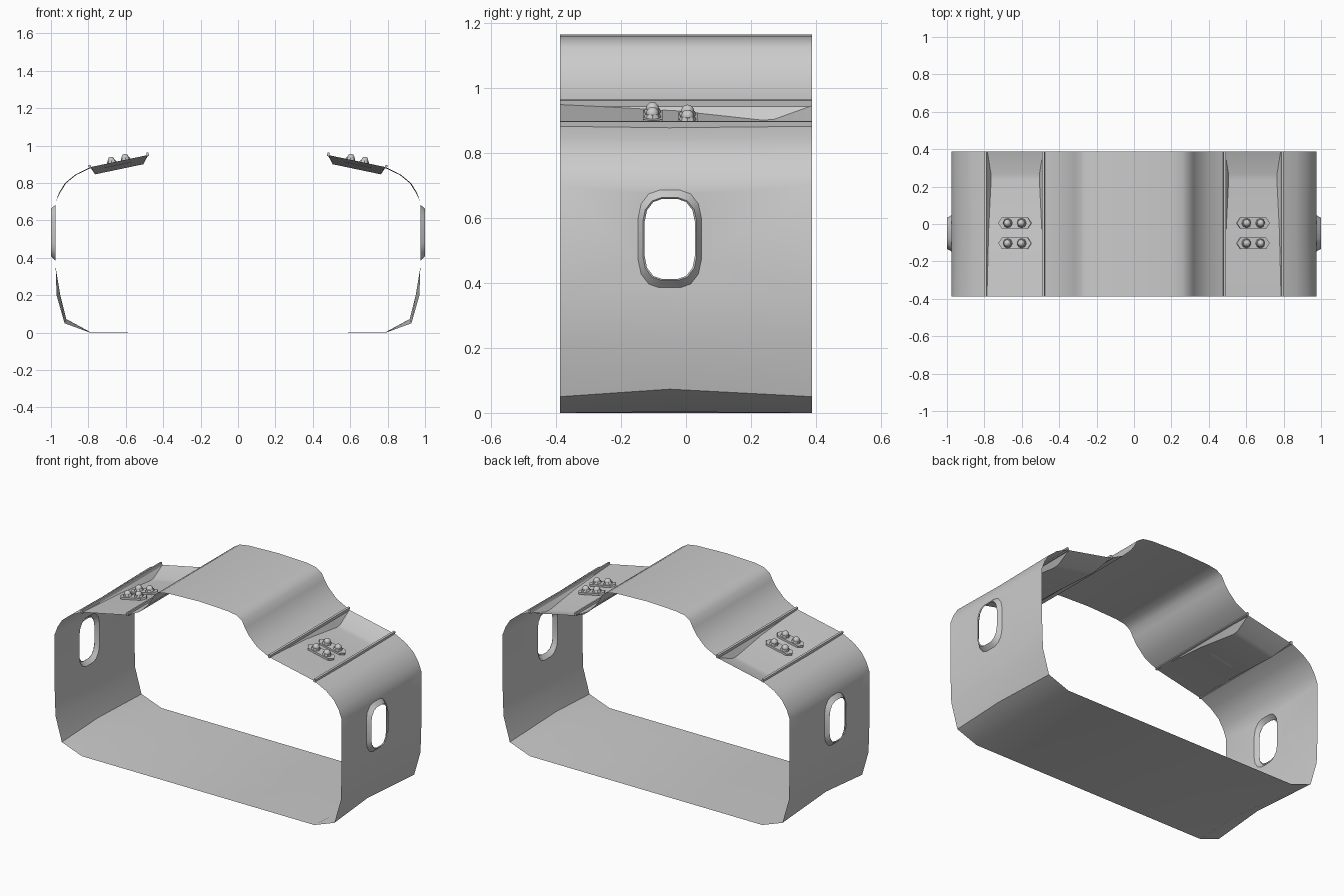
import bpy, bmesh, math
from mathutils import Matrix, Vector

if "Cube" in bpy.data.objects:
    bpy.data.objects.remove(bpy.data.objects["Cube"])

Y0, YM, Y1 = -0.387, -0.05, 0.387


def finish(bm, name, angle=30, recalc=True):
    if recalc:
        bmesh.ops.recalc_face_normals(bm, faces=bm.faces)
    me = bpy.data.meshes.new(name)
    bm.to_mesh(me)
    bm.free()
    ob = bpy.data.objects.new(name, me)
    bpy.context.collection.objects.link(ob)
    bpy.ops.object.select_all(action='DESELECT')
    ob.select_set(True)
    bpy.context.view_layer.objects.active = ob
    bpy.ops.object.shade_smooth_by_angle(angle=math.radians(angle))
    m = ob.modifiers.new("mirror", 'MIRROR')
    m.merge_threshold = 0.0005
    return ob


def loft(bm, sections, skip=()):
    """Quad strips between matching sections; skip holds strip indices to leave open."""
    rows = [[bm.verts.new(p) for p in s] for s in sections]
    for a, b in zip(rows, rows[1:]):
        for i in range(len(a) - 1):
            if i not in skip:
                bm.faces.new((a[i], b[i], b[i + 1], a[i + 1]))
    return rows


def window_loop(x, cy, cz, hy, hz, r, n=4):
    """Rounded rectangle in the side plane."""
    pts = []
    for k, (sy, sz) in enumerate([(1, 1), (-1, 1), (-1, -1), (1, -1)]):
        for i in range(n):
            a = math.pi / 2 * (k + i / (n - 1))
            pts.append((x, cy + sy * (hy - r) + r * math.cos(a),
                        cz + sz * (hz - r * 1.3) + r * 1.3 * math.sin(a)))
    return pts


# lower hull: floor, pinched chine, side wall and shoulder
end = [(0, 0), (.79, 0), (.927, .05), (.970, .2), (.975, .35),
       (.975, .70), (.957, .748), (.925, .80), (.87, .845), (.79, .885)]
mid = [(0, 0), (.79, .01), (.918, .073), (.95, .2), (.975, .35),
       (.975, .70), (.95, .75), (.918, .80), (.865, .843), (.79, .88)]
mid[1] = (.79, .003)
WALL = 4
bm = bmesh.new()
rows = loft(bm, [[(x, y, z) for x, z in p]
                 for p, y in ((end, Y0), (mid, YM), (end, Y1))], skip=(WALL,))

# side wall filled around the window opening
outer = [bm.verts.new(p) for p in window_loop(.975, -.05, .535, .097, .15, .065)]
rim = [r[WALL] for r in rows] + [r[WALL + 1] for r in reversed(rows)]


def ring_edges(vs):
    return [bm.edges.get((a, b)) or bm.edges.new((a, b)) for a, b in zip(vs, vs[1:] + vs[:1])]


bmesh.ops.triangle_fill(bm, use_beauty=True, use_dissolve=False,
                        edges=ring_edges(rim) + ring_edges(outer))
finish(bm, "lower_hull", 50)

# raised window frame sloping out to the opening
bm = bmesh.new()
loops = [window_loop(.975, -.05, .535, .097, .15, .065),
         window_loop(1.0, -.05, .535, .083, .127, .057),
         window_loop(.995, -.05, .535, .077, .123, .053)]
loft(bm, [p + p[:1] for p in loops])
bmesh.ops.remove_doubles(bm, verts=bm.verts, dist=1e-5)
finish(bm, "window_frame", 30)

# roof crown
crown = [(0, 1.164), (.2, 1.157), (.26, 1.147), (.298, 1.123), (.318, 1.085),
         (.345, 1.045), (.40, .99), (.48, .95)]
bm = bmesh.new()
loft(bm, [[(x, y, z) for x, z in crown] for y in (Y0, Y1)])
finish(bm, "roof_crown", 50)

# sunken roof panel with a ramp at the rear
XI, XO, ZI, ZO = .48, .79, .95, .885
SLOPE = (ZO - ZI) / (XO - XI)


def panel_z(x):
    return ZI + (x - XI) * SLOPE


bm = bmesh.new()
sections = []
for y, d in ((Y0, 0), (-.03, .018), (.235, .044), (.27, .042), (Y1, .004)):
    inset = d * .5
    xs = (XI, XI + inset + .004, XO - inset - .004, XO)
    sections.append([(x, y, panel_z(x) - (d if 0 < i < 3 else 0)) for i, x in enumerate(xs)])
loft(bm, sections)
finish(bm, "roof_panel", 25)

# thin rails along both panel edges
for name, x, z in (("inner_rail", .483, .953), ("outer_rail", .792, .887)):
    bm = bmesh.new()
    bmesh.ops.create_cube(bm, size=1, matrix=Matrix.Translation((x, 0, z))
                          @ Matrix.Rotation(.2, 4, 'Y')
                          @ Matrix.Diagonal((.012, Y1 - Y0, .02, 1)))
    finish(bm, name)

# fastener plates and domed bolts on the panel
TILT = Matrix.Rotation(-math.atan(SLOPE), 4, 'Y')
for label, y, sink in (("front", -.103, .006), ("rear", .005, .014)):
    c = Vector((.637, y, panel_z(.637) - sink))
    base = Matrix.Translation(c) @ TILT
    bm = bmesh.new()
    # long hexagonal plate
    plate = [(-.09, 0), (-.07, -.03), (.07, -.03), (.09, 0), (.07, .03), (-.07, .03)]
    f = bm.faces.new([bm.verts.new(base @ Vector((a, b, -.006))) for a, b in plate])
    up = bmesh.ops.extrude_face_region(bm, geom=[f])['geom']
    bmesh.ops.translate(bm, vec=base.to_3x3() @ Vector((0, 0, .012)),
                        verts=[v for v in up if isinstance(v, bmesh.types.BMVert)])
    # two washers with round heads
    for dx in (-.038, .038):
        bmesh.ops.create_cone(bm, cap_ends=True, segments=8, radius1=.027, radius2=.023,
                              depth=.014, matrix=base @ Matrix.Translation((dx, 0, .01)))
        bmesh.ops.create_uvsphere(bm, u_segments=10, v_segments=6, radius=.02,
                                  matrix=base @ Matrix.Translation((dx, 0, .018)))
    finish(bm, label + "_fasteners", 40)
